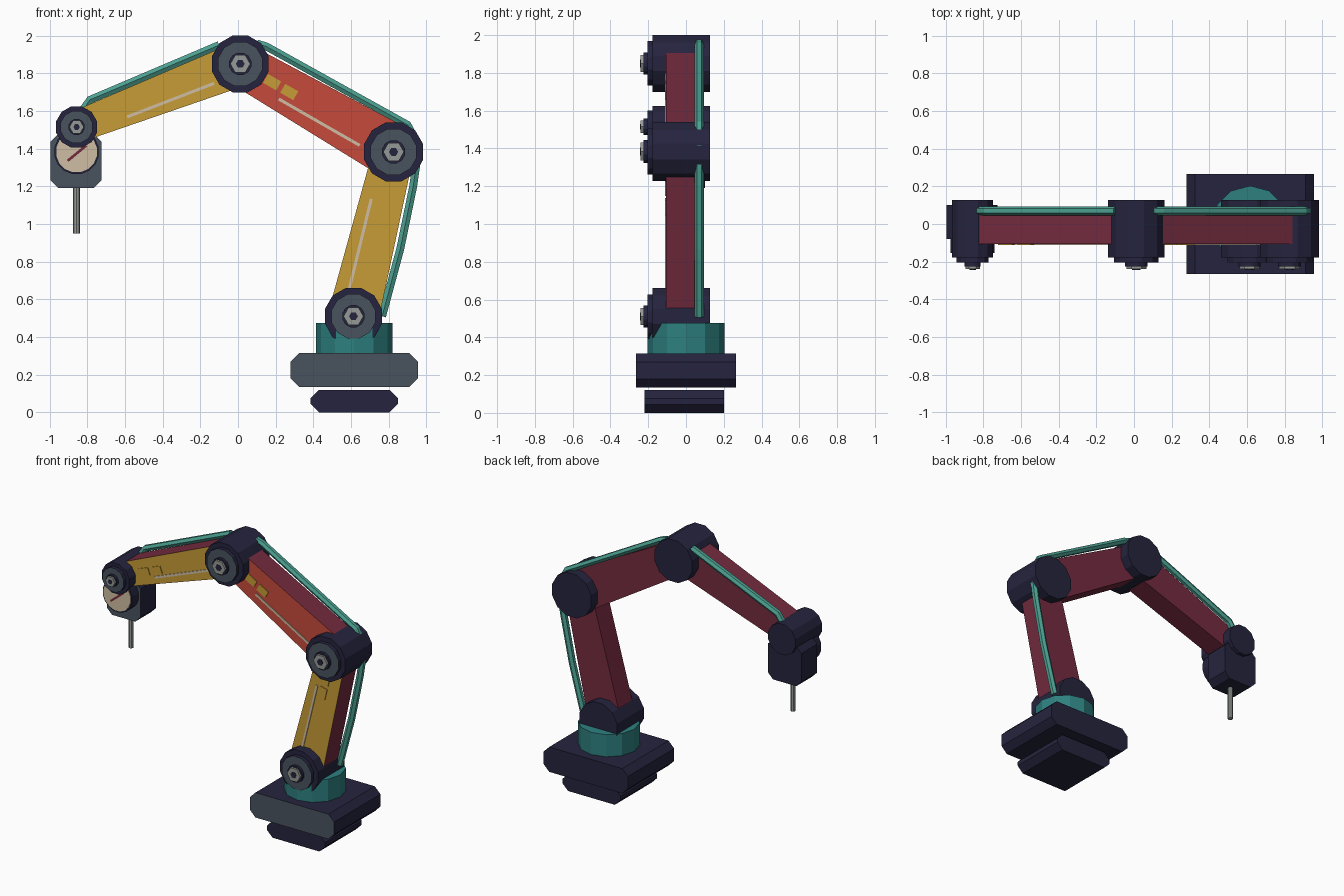
import bpy, bmesh, math
from mathutils import Vector

if "Cube" in bpy.data.objects:
    bpy.data.objects.remove(bpy.data.objects["Cube"])


def material(name, *srgb):
    """Flat material from 0-255 sRGB values."""
    color = [(c / 255 / 12.92) if c < 11 else ((c / 255 + 0.055) / 1.055) ** 2.4 for c in srgb] + [1]
    m = bpy.data.materials.new(name)
    m.use_nodes = True
    m.diffuse_color = color
    m.node_tree.nodes["Principled BSDF"].inputs["Base Color"].default_value = color
    return m


NAVY = material("navy", 37, 36, 62)
SLATE = material("slate grey", 73, 83, 95)
TEAL = material("teal", 46, 128, 128)
CABLE = material("cable green", 76, 160, 145)
YELLOW = material("yellow", 198, 156, 54)
RED = material("red", 198, 74, 60)
MAROON = material("maroon", 116, 43, 63)
CREAM = material("cream", 208, 190, 163)
STEEL = material("steel", 150, 155, 150)


def prism(name, outline, y0, y1, side, front=None):
    """Extrude an (x, z) outline from y0 to y1; faces toward -y take the front colour."""
    bm = bmesh.new()
    near = [bm.verts.new((x, y0, z)) for x, z in outline]
    far = [bm.verts.new((x, y1, z)) for x, z in outline]
    bm.faces.new(near)
    bm.faces.new(far)
    for i in range(len(near)):
        j = (i + 1) % len(near)
        bm.faces.new((near[i], near[j], far[j], far[i]))
    bmesh.ops.recalc_face_normals(bm, faces=bm.faces)
    bm.normal_update()
    for f in bm.faces:
        f.material_index = int(f.normal.y < -0.9)
    mesh = bpy.data.meshes.new(name)
    bm.to_mesh(mesh)
    bm.free()
    mesh.materials.append(side)
    mesh.materials.append(front or side)
    ob = bpy.data.objects.new(name, mesh)
    bpy.context.collection.objects.link(ob)
    return ob


def ngon(center, r, sides):
    step = math.tau / sides
    return [(center[0] + r * math.sin((i + 0.5) * step),
             center[1] + r * math.cos((i + 0.5) * step)) for i in range(sides)]


def chamfered(x0, x1, z0, z1, c):
    return [(x0 + c, z0), (x1 - c, z0), (x1, z0 + c), (x1, z1 - c),
            (x1 - c, z1), (x0 + c, z1), (x0, z1 - c), (x0, z0 + c)]


def column(name, x, y, z0, z1, r, sides, mat):
    bpy.ops.mesh.primitive_cylinder_add(vertices=sides, radius=r, depth=z1 - z0,
                                        location=(x, y, (z0 + z1) / 2))
    ob = bpy.context.object
    ob.name = name
    ob.data.materials.append(mat)


def joint(name, c, r):
    """Drum across the arm with a stepped cap and hub on its front."""
    prism(name + "_drum", ngon(c, r, 12), -0.177, 0.128, NAVY)
    prism(name + "_cap", ngon(c, r * 0.78, 12), -0.205, -0.17, NAVY, SLATE)
    prism(name + "_washer", ngon(c, r * 0.39, 12), -0.225, -0.2, NAVY)
    prism(name + "_hub", ngon(c, r * 0.34, 6), -0.24, -0.22, STEEL)
    prism(name + "_bolt", ngon(c, r * 0.15, 6), -0.243, -0.238, NAVY)


def arm(name, a, b, wa, wb, front):
    """Tapered beam from a to b with a stripe and two badges near its far end."""
    a, b = Vector(a), Vector(b)
    d = (b - a).normalized()
    n = Vector((-d.y, d.x))
    prism(name, [a + n * wa, b + n * wb, b - n * wb, a - n * wa], -0.105, 0.055, MAROON, front)

    def plate(label, u0, u1, v, half, mat):
        pts = [b - d * u + n * (v + s) for u, s in
               ((u0, -half), (u1, -half), (u1, half), (u0, half))]
        prism(name + label, pts, -0.111, -0.103, mat)

    plate("_stripe", 0.27, 0.765, (wa + wb) * 0.23, 0.008, CREAM)
    for i, u in enumerate((0.155, 0.26)):
        plate(f"_badge_{i + 1}", u, u + 0.08, 0, 0.027, YELLOW)


def cable(name, points, y=0.07):
    curve = bpy.data.curves.new(name, "CURVE")
    curve.dimensions = "3D"
    curve.bevel_depth = 0.024
    curve.bevel_resolution = 1
    curve.use_fill_caps = True
    spline = curve.splines.new("POLY")
    spline.points.add(len(points) - 1)
    for p, (x, z) in zip(spline.points, points):
        p.co = (x, y, z, 1)
    spline.use_smooth = False
    curve.materials.append(CABLE)
    ob = bpy.data.objects.new(name, curve)
    bpy.context.collection.objects.link(ob)
    bpy.ops.object.select_all(action="DESELECT")
    ob.select_set(True)
    bpy.context.view_layer.objects.active = ob
    bpy.ops.object.convert(target="MESH")


# Base
prism("foot", chamfered(0.385, 0.85, 0, 0.12, 0.045), -0.22, 0.2, NAVY)
prism("plinth", chamfered(0.28, 0.955, 0.135, 0.315, 0.045), -0.265, 0.265, NAVY, SLATE)
column("turntable", 0.617, 0, 0.31, 0.475, 0.203, 12, TEAL)

# Joints
shoulder, elbow, crown, wrist = (0.613, 0.51), (0.826, 1.383), (0.012, 1.85), (-0.857, 1.515)
joint("shoulder", shoulder, 0.156)
joint("elbow", elbow, 0.162)
joint("crown", crown, 0.156)
joint("wrist", wrist, 0.113)

# Arm beams
arm("lower_arm", shoulder, elbow, 0.135, 0.108, YELLOW)
arm("upper_arm", elbow, crown, 0.145, 0.115, RED)
arm("forearm", crown, wrist, 0.118, 0.084, YELLOW)

# Cables along the outer edges
cable("lower_cable", [(0.765, 0.51), (0.862, 0.87), (0.93, 1.2), (0.962, 1.42)])
cable("upper_cable", [(0.95, 1.43), (0.9, 1.527), (0.15, 1.943), (0.1, 1.958)])
cable("forearm_cable", [(-0.1, 1.95), (-0.785, 1.66), (-0.835, 1.59)])

# Tool head with gauge and probe
prism("tool_head", chamfered(-0.995, -0.725, 1.19, 1.48, 0.042), -0.08, 0.1, NAVY, SLATE)
gauge = (-0.857, 1.383)
prism("gauge_body", ngon(gauge, 0.12, 16), -0.155, -0.07, NAVY)
prism("gauge_face", ngon(gauge, 0.11, 16), -0.16, -0.152, CREAM)
prism("gauge_needle", [(-0.91, 1.34), (-0.9, 1.33), (-0.8, 1.412), (-0.81, 1.422)],
      -0.166, -0.158, MAROON)
column("probe", -0.857, 0, 0.95, 1.2, 0.018, 8, STEEL)
